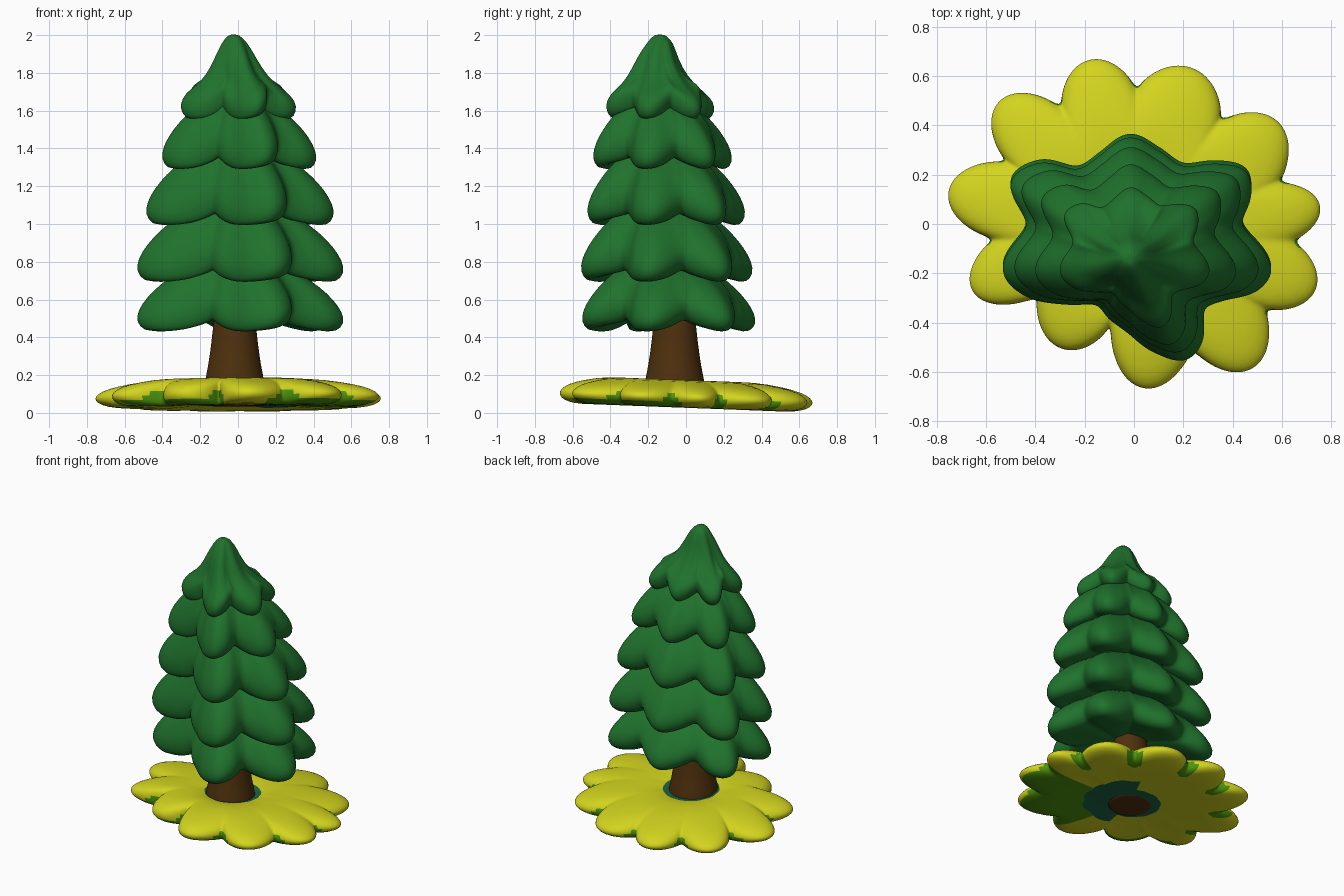
import bpy, bmesh, math
from math import sin, cos, pi

if "Cube" in bpy.data.objects:
    bpy.data.objects.remove(bpy.data.objects["Cube"])


def material(name, rgb):
    m = bpy.data.materials.new(name)
    m.diffuse_color = (*rgb, 1)
    m.use_nodes = True
    m.node_tree.nodes["Principled BSDF"].inputs["Base Color"].default_value = m.diffuse_color
    return m


PINE = material("pine green", (0.014, 0.168, 0.026))
BROWN = material("bark brown", (0.078, 0.03, 0.004))
YELLOW = material("petal yellow", (0.65, 0.66, 0.013))
LEAF = material("leaf green", (0.075, 0.30, 0.004))
TEAL = material("deep teal green", (0.012, 0.13, 0.06))


def loft(name, n_rings, segs, point, mats, rule=None):
    """Closed skin through rings running top to bottom; both ends are poles."""
    bm = bmesh.new()
    rings = []
    for i in range(n_rings):
        if i in (0, n_rings - 1):
            rings.append([bm.verts.new(point(i, 0.0))] * segs)
        else:
            rings.append([bm.verts.new(point(i, 2 * pi * k / segs)) for k in range(segs)])
    for i in range(n_rings - 1):
        a, b = rings[i], rings[i + 1]
        for k in range(segs):
            j = (k + 1) % segs
            quad = list(dict.fromkeys([a[k], b[k], b[j], a[j]]))
            f = bm.faces.new(quad)
            f.smooth = True
            if rule:
                f.material_index = rule(i, 360 * (k + 0.5) / segs)
    bmesh.ops.recalc_face_normals(bm, faces=bm.faces)
    me = bpy.data.meshes.new(name)
    bm.to_mesh(me)
    bm.free()
    for m in mats:
        me.materials.append(m)
    ob = bpy.data.objects.new(name, me)
    bpy.context.collection.objects.link(ob)
    s = ob.modifiers.new("smooth", 'SUBSURF')
    s.levels = s.render_levels = 1
    return ob


def bump(deg, valleys):
    """0 at a valley angle, rising to 1 midway between neighbouring valleys."""
    n = len(valleys)
    for i in range(n):
        a, b = valleys[i], valleys[(i + 1) % n]
        span, d = (b - a) % 360, (deg - a) % 360
        if d < span:
            return sin(pi * d / span), i, d / span
    return 0, 0, 0


# ---- foliage: six-lobed outline (angle, radius) shared by all tiers
OUTLINE = [(-4, .575), (17, .475), (27, .55), (37, .592), (47, .53), (60, .435), (75, .455),
           (91, .497), (108, .44), (122, .43), (133, .54), (148, .587), (162, .452),
           (184, .53), (197, .48), (215, .33), (232, .242), (250, .266), (268, .31),
           (286, .41), (298, .472), (310, .45), (325, .366), (336, .42), (345, .53)]
FOLD = [17, 60, 122, 162, 232, 325]


def outline(deg):
    n = len(OUTLINE)
    for i in range(n):
        (a, p1), (b, p2) = OUTLINE[i], OUTLINE[(i + 1) % n]
        d, span = (deg - a) % 360, (b - a) % 360
        if d < span:
            t = d / span
            p0, p3 = OUTLINE[i - 1][1], OUTLINE[(i + 2) % n][1]
            return p1 + .5 * t * (p2 - p0 + t * (2*p0 - 5*p1 + 4*p2 - p3 + t * (3*(p1 - p2) + p3 - p0)))
    return .45


SKIRT = [(0, .34), (.3, .33), (.55, .26), (.72, .19), (.85, .125), (.96, .055), (1.015, -.01),
         (.985, -.06), (.89, -.083), (.72, -.05), (.4, .0), (0, .01)]
CROWN = [(0, .378), (.12, .376), (.27, .335), (.41, .25), (.57, .155), (.76, .09), (.94, .045),
         (1.025, -.005), (.985, -.055), (.87, -.08), (.65, -.05), (.3, -.0), (0, 0)]


def tier(name, prof, zw, sx, sy, cy, zs):
    def point(i, ang):
        f, dz = prof[i]
        deg = math.degrees(ang)
        w = min(1, f * 1.3)
        r = f * (.42 * (1 - w) + outline(deg) * w)
        rise = .085 * (1 - bump(deg, FOLD)[0]) * f * f
        c = -.14 if prof is CROWN and f < .3 else cy
        x0 = -.025 + .015 * min(1, f * 1.5)
        return (x0 + r * sx * cos(ang), c + r * sy * sin(ang), zw + dz * zs + rise)
    loft(name, len(prof), 120, point, [PINE])


tier("foliage_tier_1", SKIRT, .505, .99, 1.0, -.13, 1.0)
tier("foliage_tier_2", SKIRT, .775, .99, .99, -.14, 1.1)
tier("foliage_tier_3", SKIRT, 1.075, .90, .91, -.14, 1.1)
tier("foliage_tier_4", SKIRT, 1.365, .74, .80, -.155, 1.0)
tier("foliage_tier_5", CROWN, 1.625, .55, .62, -.16, 1.0)

# ---- trunk: flared at the foot
TRUNK = [(0, .56), (.10, .56), (.112, .48), (.122, .38), (.138, .26), (.155, .18), (.165, .12),
         (.15, .042), (.13, .034), (0, .034)]
loft("trunk", len(TRUNK), 40,
     lambda i, a: (-.018 + TRUNK[i][0] * cos(a), -.06 + TRUNK[i][0] * sin(a), TRUNK[i][1]), [BROWN])

# ---- flower base: eleven petals, (valley angle, valley radius, following tip radius)
PETALS = [(16, .615, .725), (50, .545, .68), (89, .545, .695), (122, .555, .745), (154, .575, .77),
          (186, .57, .715), (217, .49, .59), (257, .42, .675), (295, .56, .765), (327, .635, .79),
          (354, .65, .765)]
NOTCH = [p[0] for p in PETALS]
DISC = [(0, .15), (.2, .155), (.29, .165), (.36, .182), (.6, .187), (.8, .165), (.93, .14),
        (.985, .112), (1.0, .09), (.985, .065), (.93, .045), (.83, .035), (.65, .038),
        (.48, .045), (.3, .05), (0, .05)]


def petal_point(i, ang):
    f, z = DISC[i]
    s, k, t = bump(math.degrees(ang), NOTCH)
    base = PETALS[k][1] * (1 - t) + PETALS[(k + 1) % len(PETALS)][1] * t
    r = base + (PETALS[k][2] - base) * max(s, 0) ** .8
    w = f * f
    r = f * (.64 * (1 - w) + r * w)
    x = -.018 * (1 - f) + r * cos(ang)
    y = -.06 * (1 - f) + r * sin(ang)
    return (x, y, z - .01 - .025 * y / .65)


def petal_colour(i, deg):
    s = bump(deg, NOTCH)[0]
    if i < 2 or i >= 14 or (i == 13 and not 60 < deg < 260):
        return 1                      # ring round the trunk, above and below
    if (i == 7 and s < .2) or (8 <= i <= 10 and s < .4):
        return 2                      # notches between petals
    if 9 <= i and 285 < deg < 358:
        return 2                      # underside patch at the front right
    if i in (9, 10) and 205 < deg < 260:
        return 2                      # underside rim at the front left
    return 0


loft("flower_base", len(DISC), 220, petal_point, [YELLOW, TEAL, LEAF], petal_colour)
